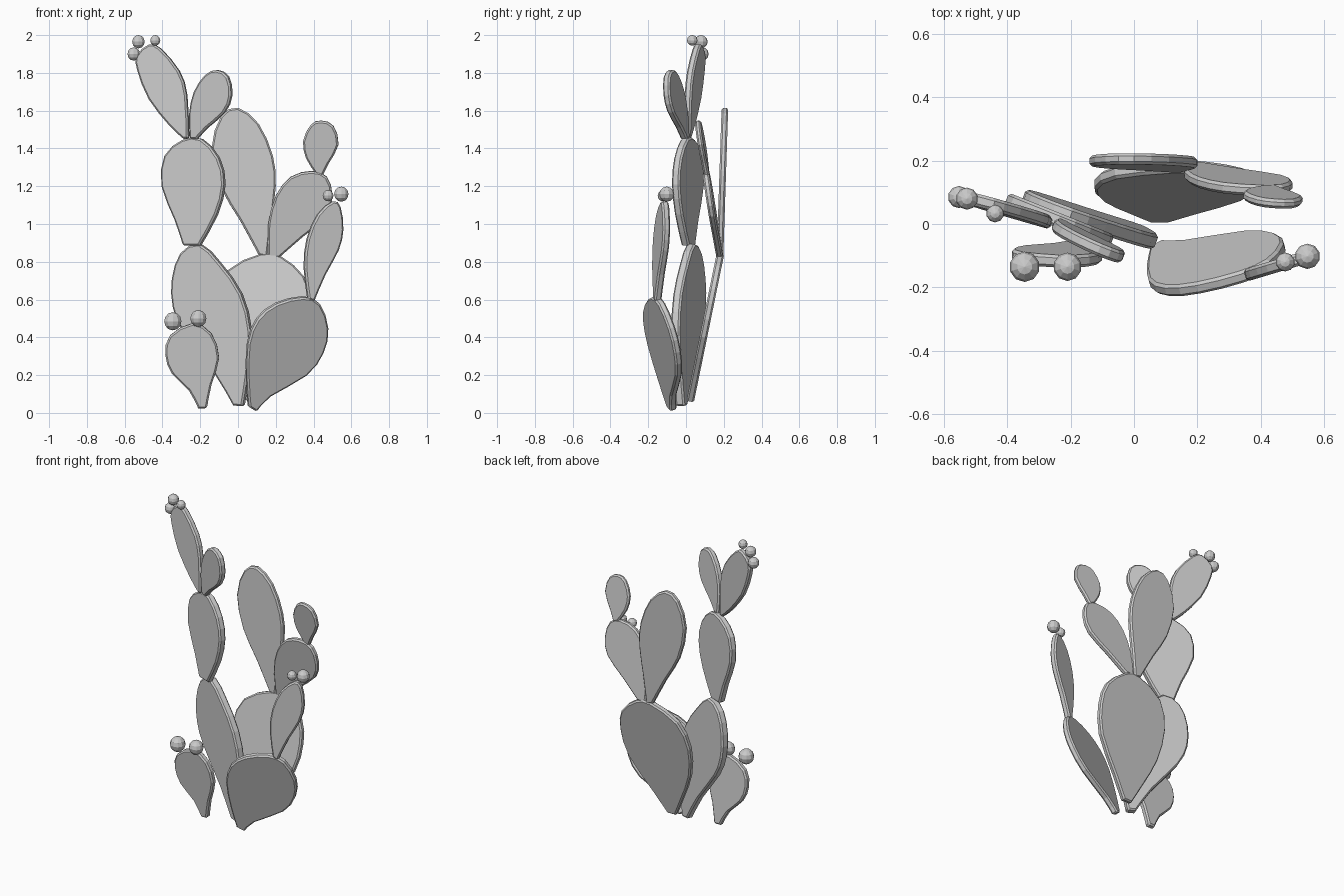
import bpy, bmesh
from mathutils import Vector


def smooth_outline(pts):
    """Open curve through the points, one extra point per span; the neck stays straight."""
    p = [Vector(q) for q in pts]
    p = [p[0]] + p + [p[-1]]
    out = []
    for a, b, c, d in zip(p, p[1:], p[2:], p[3:]):
        out += [b, (9 * (b + c) - a - d) / 16]
    return out + [p[-1]]


def pad(name, pts, origin, lean_x, lean_z, thick=0.04):
    """Flat cactus pad: front-view outline (x, z) laid on a leaning plane through origin."""
    ox, oy, oz = origin
    normal = Vector((-lean_x, 1, -lean_z)).normalized() * thick / 2
    mid = [Vector((x, oy + lean_x * (x - ox) + lean_z * (z - oz), z))
           for x, z in smooth_outline(pts)]
    bm = bmesh.new()
    front = [bm.verts.new(v - normal) for v in mid]
    back = [bm.verts.new(v + normal) for v in mid]
    n = len(mid)
    bm.faces.new(front)
    bm.faces.new(back[::-1])
    for i in range(n):
        j = (i + 1) % n
        bm.faces.new((front[j], front[i], back[i], back[j]))
    bmesh.ops.recalc_face_normals(bm, faces=bm.faces)
    me = bpy.data.meshes.new(name)
    bm.to_mesh(me)
    bm.free()
    ob = bpy.data.objects.new(name, me)
    bpy.context.collection.objects.link(ob)
    # chamfered rim
    bev = ob.modifiers.new("rim", 'BEVEL')
    bev.width = 0.009
    bev.segments = 1
    bev.limit_method = 'ANGLE'
    bev.angle_limit = 1.2


# Left stem: two stacked pads and a forked top
pad("left_lower_pad", [(-.02, .04), (-.12, .21), (-.28, .42), (-.34, .56), (-.345, .71), (-.3, .845),
    (-.2, .895), (-.09, .79), (.02, .63), (.07, .43), (.055, .2), (.03, .035)],
    (-.13, .012, .5), -.36, -.03, .05)
pad("left_middle_pad", [(-.285, .885), (-.33, 1.02), (-.4, 1.2), (-.385, 1.36), (-.29, 1.445),
    (-.19, 1.45), (-.1, 1.35), (-.07, 1.21), (-.11, 1.05), (-.2, .885)],
    (-.235, .01, 1.17), -.40, 0, .046)
pad("left_top_pad", [(-.285, 1.45), (-.36, 1.52), (-.47, 1.66), (-.53, 1.81), (-.535, 1.89),
    (-.47, 1.95), (-.41, 1.93), (-.31, 1.81), (-.27, 1.68), (-.26, 1.45)],
    (-.27, .005, 1.45), -.27, .02)
pad("left_fork_pad", [(-.25, 1.45), (-.255, 1.58), (-.23, 1.7), (-.17, 1.79), (-.11, 1.815),
    (-.05, 1.78), (-.033, 1.68), (-.07, 1.59), (-.16, 1.51), (-.215, 1.45)],
    (-.23, -.005, 1.45), -.42, -.07)

# Back stem: leaning base pad, tall pad, side pad and its bud pad
pad("back_lower_pad", [(.05, .06), (-.02, .2), (-.1, .38), (-.125, .58), (-.06, .75), (.12, .84),
    (.23, .825), (.35, .72), (.38, .58), (.345, .4), (.2, .19), (.11, .06)],
    (.08, .02, .05), 0, .205)
pad("back_tall_pad", [(.11, .835), (.01, 1.02), (-.09, 1.19), (-.14, 1.4), (-.09, 1.57),
    (0, 1.615), (.11, 1.53), (.185, 1.36), (.2, 1.2), (.175, 1.0), (.155, .825)],
    (.13, .18, .83), 0, .033, .035)
pad("back_side_pad", [(.16, .825), (.16, 1.0), (.2, 1.15), (.28, 1.25), (.39, 1.28),
    (.47, 1.25), (.5, 1.15), (.47, 1.04), (.34, .93), (.22, .825)],
    (.2, .178, .83), -.03, -.15, .035)
pad("back_small_pad", [(.41, 1.27), (.36, 1.35), (.345, 1.44), (.385, 1.525), (.44, 1.547),
    (.505, 1.52), (.532, 1.42), (.48, 1.32), (.445, 1.25)],
    (.43, .11, 1.26), -.08, -.16, .03)

# Front right pads
pad("right_lower_pad", [(.055, .035), (.045, .18), (.05, .37), (.1, .5), (.2, .58), (.34, .615),
    (.43, .58), (.475, .45), (.45, .32), (.36, .2), (.17, .09), (.095, .01)],
    (.08, -.07, .01), .33, -.305)
pad("right_upper_pad", [(.37, .6), (.35, .77), (.365, .92), (.42, 1.05), (.5, 1.12),
    (.54, 1.09), (.555, .97), (.53, .86), (.46, .73), (.4, .59)],
    (.385, -.152, .6), .3, 0)

# Small front left pad
pad("front_small_pad", [(-.21, .025), (-.26, .12), (-.35, .21), (-.385, .31), (-.36, .41),
    (-.24, .475), (-.14, .42), (-.1, .29), (-.14, .15), (-.165, .025)],
    (-.19, -.07, .02), -.03, -.11)

# Round fruits on the pad tips
for i, (x, y, z, r) in enumerate([
        (-.345, -.135, .485, .048), (-.21, -.135, .5, .045),
        (.477, -.12, 1.15, .03), (.547, -.102, 1.158, .04),
        (-.527, .08, 1.965, .035), (-.438, .033, 1.972, .028), (-.552, .085, 1.9, .035)]):
    bpy.ops.mesh.primitive_uv_sphere_add(segments=10, ring_count=6, radius=r, location=(x, y, z))
    bpy.context.object.name = f"fruit_{i + 1}"
